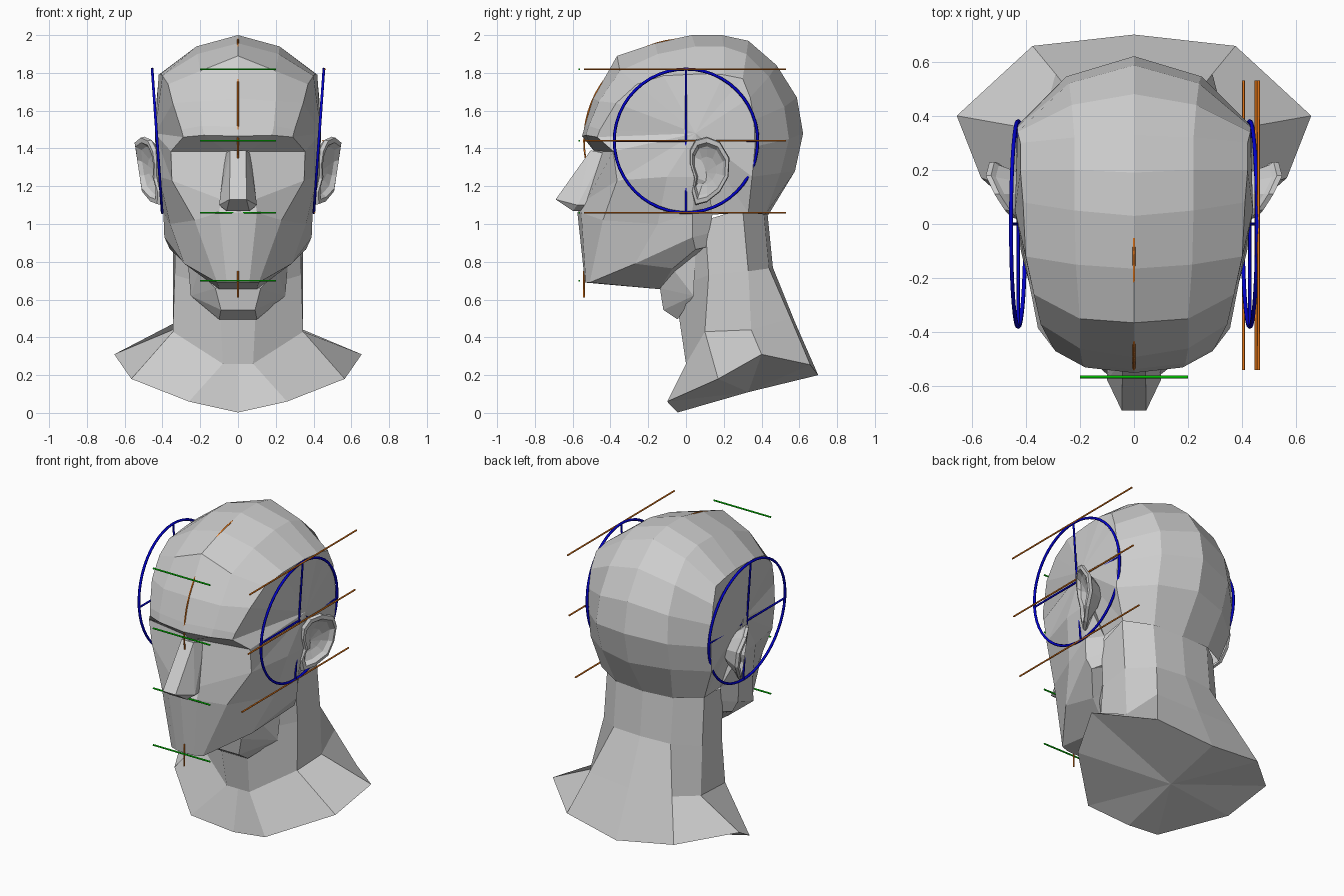
import bpy, bmesh, math
from mathutils import Vector

if "Cube" in bpy.data.objects:
    bpy.data.objects.remove(bpy.data.objects["Cube"])


def material(name, colour):
    m = bpy.data.materials.new(name)
    m.use_nodes = True
    m.diffuse_color = (*colour, 1)
    m.node_tree.nodes["Principled BSDF"].inputs["Base Color"].default_value = (*colour, 1)
    return m


clay = material("clay grey", (.62, .62, .62))
blue = material("guide blue", (0, 0, .6))
brown = material("guide brown", (.85, .2, .01))
green = material("guide green", (0, .85, 0))


def face(bm, points):
    bm.faces.new([bm.verts.new(p) for p in points])


def loft(bm, rows, closed=False):
    """Bridge consecutive rows of points with quads."""
    for a, b in zip(rows, rows[1:]):
        n = len(a)
        for i in range(n if closed else n - 1):
            j = (i + 1) % n
            face(bm, (a[i], a[j], b[j], b[i]))


def fan(bm, hub, rim):
    for a, b in zip(rim, rim[1:]):
        face(bm, (hub, a, b))


def finish(bm, name):
    """Mirror the half mesh across x = 0, weld it and add it to the scene."""
    for f in list(bm.faces):
        face(bm, [Vector((-v.co.x, v.co.y, v.co.z)) for v in reversed(f.verts)])
    bmesh.ops.remove_doubles(bm, verts=bm.verts, dist=.001)
    bmesh.ops.recalc_face_normals(bm, faces=bm.faces)
    add(bm, name)


def add(bm, name):
    mesh = bpy.data.meshes.new(name)
    bm.to_mesh(mesh)
    bm.free()
    mesh.materials.append(clay)
    bpy.context.collection.objects.link(bpy.data.objects.new(name, mesh))


def hull(name, half):
    """Convex block from the points of one half."""
    bm = bmesh.new()
    for x, y, z in half:
        for s in (1, -1):
            bm.verts.new((s * x, y, z))
    bmesh.ops.convex_hull(bm, input=bm.verts)
    add(bm, name)


def wire(name, points, mat, radius=.005, cyclic=False):
    cu = bpy.data.curves.new(name, "CURVE")
    cu.dimensions = "3D"
    cu.bevel_depth = radius
    cu.bevel_resolution = 1
    cu.use_fill_caps = True
    sp = cu.splines.new("POLY")
    sp.points.add(len(points) - 1)
    for p, co in zip(sp.points, points):
        p.co = (*co, 1)
    sp.use_cyclic_u = cyclic
    cu.materials.append(mat)
    bpy.context.collection.objects.link(bpy.data.objects.new(name, cu))


# Head: front of the face from under the chin up to the eye sockets
front = [
    [(0, -.14, .655), (.05, -.14, .655), (.1, -.14, .655)],
    [(0, -.535, .69), (.06, -.53, .69), (.11, -.51, .69)],
    [(0, -.575, 1.06), (.1, -.555, 1.06), (.23, -.44, 1.02)],
    [(0, -.53, 1.13), (.09, -.525, 1.13), (.35, -.365, 1.23)],
    [(0, -.49, 1.39), (.06, -.44, 1.385), (.355, -.385, 1.385)],
]
# Cranium: midline, crown edge and temple edge, from brow over the top to nape
cap = [
    [(0, -.55, 1.465), (.18, -.53, 1.47), (.29, -.47, 1.46)],
    [(0, -.537, 1.515), (.19, -.515, 1.52), (.3, -.455, 1.5)],
    [(0, -.492, 1.665), (.2, -.46, 1.65), (.345, -.37, 1.64)],
    [(0, -.365, 1.89), (.2, -.35, 1.81), (.37, -.26, 1.74)],
    [(0, -.165, 1.957), (.215, -.15, 1.9), (.4, -.12, 1.785)],
    [(0, .03, 2), (.22, .05, 1.94), (.41, .08, 1.795)],
    [(0, .19, 2), (.22, .2, 1.94), (.42, .2, 1.79)],
    [(0, .33, 1.97), (.22, .32, 1.9), (.42, .3, 1.77)],
    [(0, .48, 1.84), (.23, .44, 1.78), (.43, .34, 1.67)],
    [(0, .587, 1.67), (.24, .52, 1.62), (.43, .36, 1.55)],
    [(0, .62, 1.48), (.25, .545, 1.45), (.43, .365, 1.41)],
    [(0, .577, 1.28), (.24, .5, 1.27), (.425, .35, 1.25)],
    [(0, .434, 1.045), (.2, .42, 1.05), (.36, .33, 1.06)],
]
# Cheek and jaw, from the front edge to behind the jaw angle, then tucked under
cheek = [
    [front[3][2], (.418, -.1, 1.25), (.43, .04, 1.25), (.43, .12, 1.22)],
    [front[2][2], (.36, -.15, 1.0), (.395, .035, 1.06), (.34, .14, 1.05)],
    [front[1][2], (.285, -.27, .79), (.39, .035, .93), (.33, .12, .95)],
    [front[0][2], (.25, -.07, .765), (.36, .05, .865), (.32, .12, .88)],
    [(.08, .05, .75), (.2, .05, .8), (.27, .13, .88), (.27, .16, .9)],
]
bm = bmesh.new()
loft(bm, front + cap)
loft(bm, cheek)
fan(bm, (.44, .05, 1.48),
    [r[2] for r in cap] + [cheek[1][3]] + cheek[0][::-1] + [front[4][2], cap[0][2]])
finish(bm, "head")

# Neck and shoulder flare
neck = [
    [(0, -.1, .85), (.1, -.1, .85), (.33, .1, 1.02), (.34, .3, 1.08), (.2, .41, 1.08), (0, .43, 1.07)],
    [(0, -.06, .66), (.1, -.06, .66), (.335, .12, .73), (.345, .33, .75), (.2, .44, .765), (0, .46, .77)],
    [(0, 0, .26), (.08, 0, .26), (.345, .1, .43), (.345, .345, .44), (.29, .555, .5), (0, .575, .485)],
    [(0, -.045, .002), (.26, -.1, .06), (.565, .17, .18), (.655, .4, .31), (.375, .658, .255), (0, .7, .2)],
]
bm = bmesh.new()
loft(bm, neck)
fan(bm, (0, .33, .11), neck[-1])
finish(bm, "neck")

# Throat bump and nose
hull("throat", [(.21, -.06, .75), (.12, -.138, .66), (.09, -.12, .545),
                (.1, -.045, .495), (.25, .04, .62), (.27, .05, .85)])
hull("nose", [(.042, -.505, 1.39), (.045, -.69, 1.13), (.06, -.6, 1.07),
              (.065, -.43, 1.375), (.1, -.575, 1.1), (.1, -.5, 1.1), (.06, -.5, 1.065)])

# Ears: nested outlines from the root over the rim into the bowl
outline = [(.02, 1.39), (.05, 1.445), (.11, 1.462), (.18, 1.435), (.23, 1.35), (.225, 1.25),
           (.18, 1.17), (.11, 1.115), (.05, 1.1), (.03, 1.17), (.045, 1.24), (.02, 1.32)]


def ear_loop(scale, depth, root=False):
    loop = []
    for y, z in outline:
        y, z = .11 + (y - .11) * scale, 1.28 + (z - 1.28) * scale
        x = .4 if root else .435 + .6 * min(y - .02, .15) + .15 * (z - 1.28) - depth
        loop.append((x, y, z))
    return loop


bm = bmesh.new()
loops = [ear_loop(.6, 0, True), ear_loop(.9, .035), ear_loop(1, .02), ear_loop(.97, 0),
         ear_loop(.83, 0), ear_loop(.72, .025), ear_loop(.42, .045)]
loft(bm, loops, True)
fan(bm, (.425, .1, 1.27), loops[-1] + loops[-1][:1])
finish(bm, "ears")

# Side guide rings with crossed spokes, leaning outward at the top
R, MID = .38, 1.44


def on_ring(side, angle):
    h = R * math.sin(angle)
    return (side * (.428 + .07 * h), R * math.cos(angle), MID + h)


for side, label in ((1, "left"), (-1, "right")):
    wire(label + "_ring", [on_ring(side, math.tau * i / 48) for i in range(48)], blue, .008, True)
    for k, spoke in enumerate(("level", "upright")):
        a = k * math.pi / 2
        wire(f"{label}_{spoke}_spoke", [on_ring(side, a), on_ring(side, a + math.pi)], blue, .006)

# Midline circle, mostly sunk in the head, and a chin mark
C = .54
wire("midline_circle", [(0, C * math.cos(math.tau * i / 64), MID + C * math.sin(math.tau * i / 64))
                        for i in range(64)], brown, .005, True)
wire("chin_mark", [(0, -C, .75), (0, -C, .61)], brown)

# Level guides on the left side and across the face
for label, x, z in (("hairline", .46, MID + R), ("brow", .45, MID), ("nose", .405, MID - R)):
    wire(label + "_side_guide", [(x, -C, z), (x, .53, z)], brown)
for label, z in (("hairline", MID + R), ("brow", MID), ("nose", MID - R), ("chin", .7)):
    wire(label + "_front_guide", [(-.2, -.565, z), (.2, -.565, z)], green)
